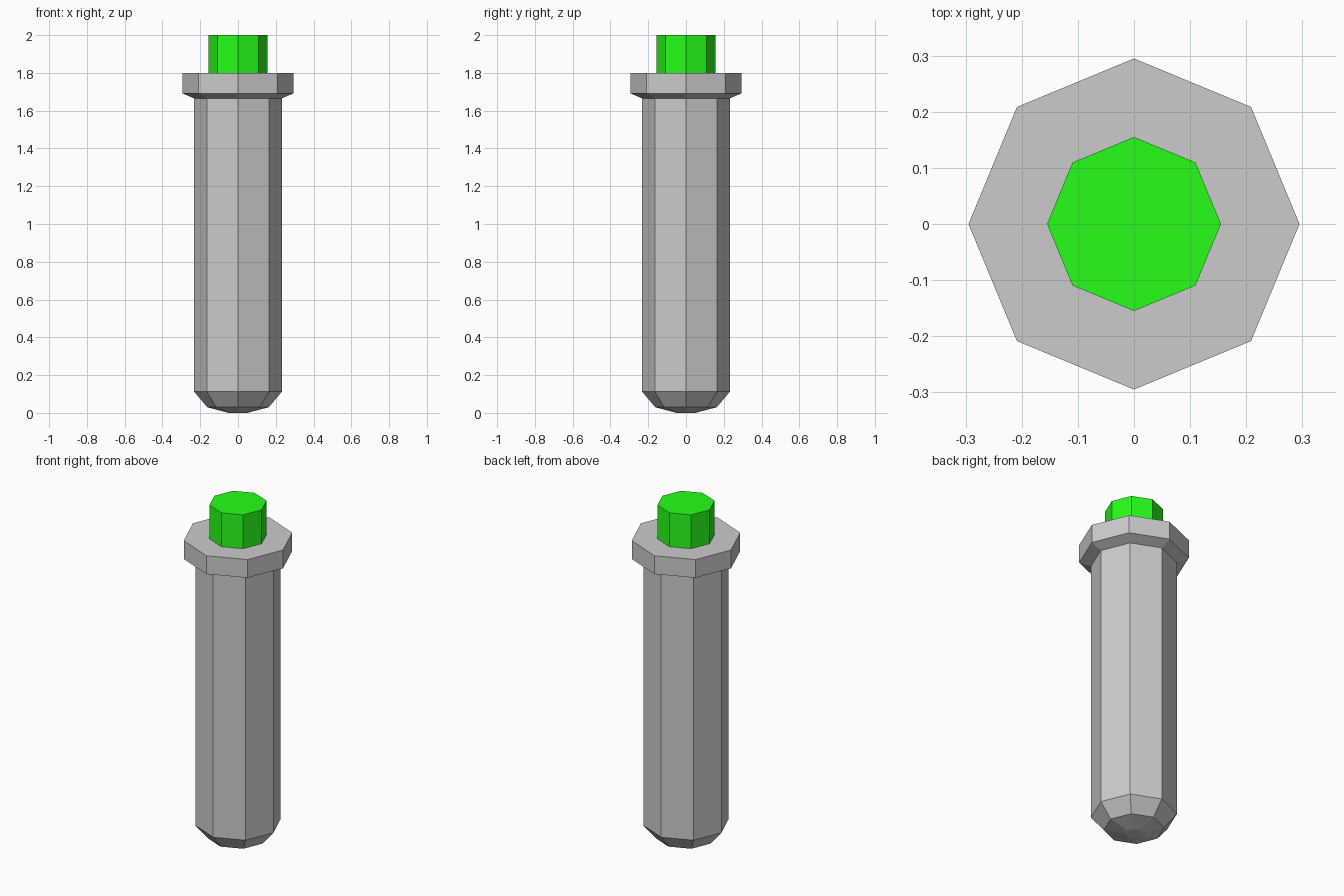
import bpy
import bmesh
from math import cos, sin, tau

if "Cube" in bpy.data.objects:
    bpy.data.objects.remove(bpy.data.objects["Cube"])

SIDES = 8


def lathe(name, profile, color=None):
    """Revolve (radius, z) points, bottom to top, into a closed faceted solid."""
    bm = bmesh.new()
    rings = []
    for r, z in profile:
        if r == 0:
            rings.append([bm.verts.new((0, 0, z))] * SIDES)
        else:
            rings.append([bm.verts.new((r * cos(tau * i / SIDES), r * sin(tau * i / SIDES), z))
                          for i in range(SIDES)])
    for low, high in zip(rings, rings[1:]):
        for i in range(SIDES):
            j = (i + 1) % SIDES
            corners = dict.fromkeys((low[i], low[j], high[j], high[i]))
            bm.faces.new(list(corners))
    for ring in (rings[0], rings[-1]):
        if len(set(ring)) == SIDES:
            bm.faces.new(ring)
    bmesh.ops.recalc_face_normals(bm, faces=bm.faces[:])
    mesh = bpy.data.meshes.new(name)
    bm.to_mesh(mesh)
    bm.free()
    obj = bpy.data.objects.new(name, mesh)
    bpy.context.collection.objects.link(obj)
    if color:
        mat = bpy.data.materials.new(name + "_green")
        mat.diffuse_color = color
        mat.use_nodes = True
        mat.node_tree.nodes["Principled BSDF"].inputs["Base Color"].default_value = mat.diffuse_color
        mesh.materials.append(mat)
    return obj


# Tube with domed bottom and flared rim
lathe("tube", [(0.05, 0.0), (0.163, 0.03), (0.232, 0.112), (0.232, 1.665),
               (0.295, 1.692), (0.295, 1.80), (0.155, 1.80)])

# Green stopper standing out of the mouth
lathe("stopper", [(0.155, 1.80), (0.155, 2.0)], (0.02, 1.0, 0.01, 1))
